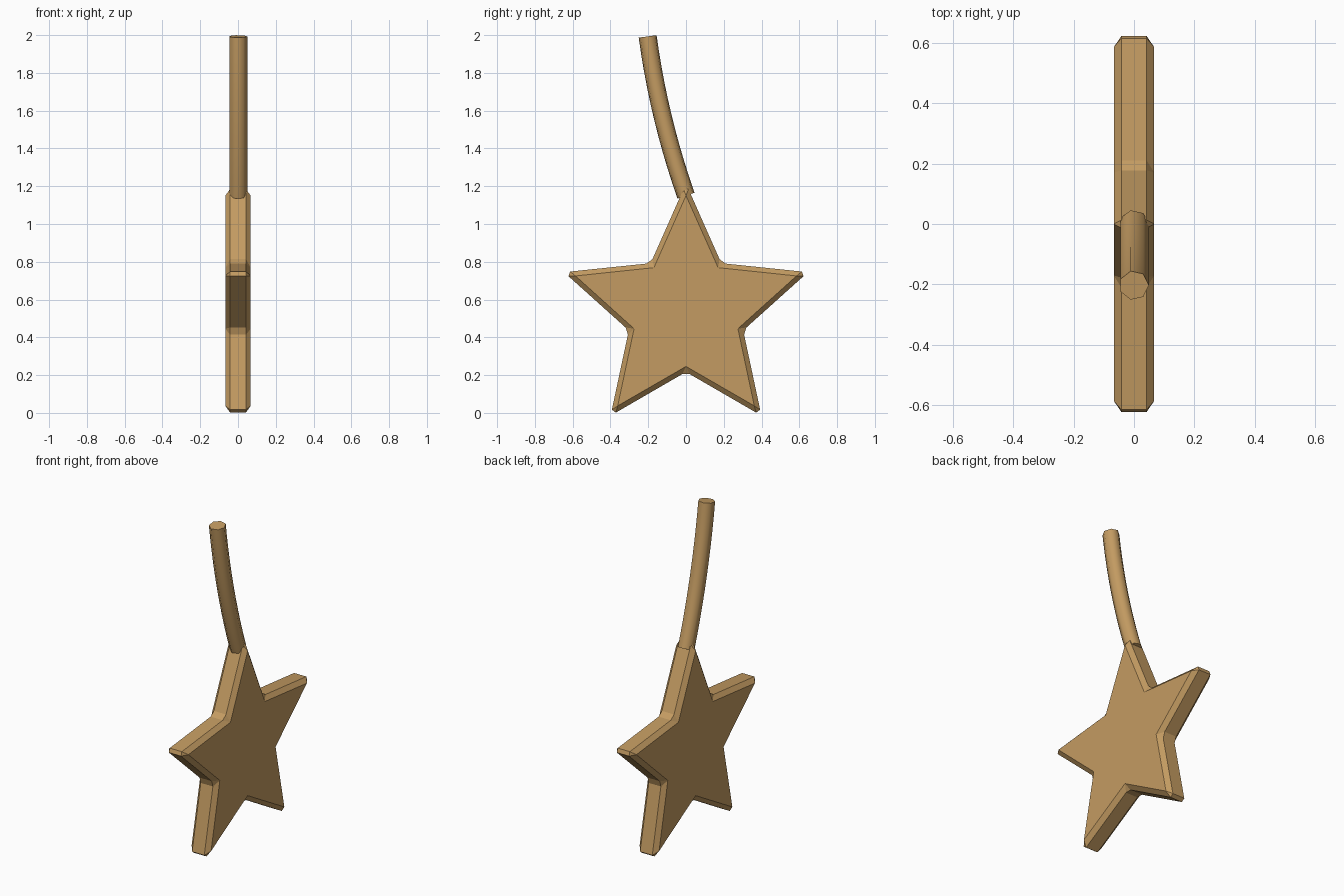
import bpy
import bmesh
from math import sin, cos, pi
from mathutils import Vector

cube = bpy.data.objects.get("Cube")
if cube:
    bpy.data.objects.remove(cube, do_unlink=True)

# One warm tan colour for everything
tan = bpy.data.materials.new("tan")
tan.use_nodes = True
colour = (0.55, 0.33, 0.122, 1)
tan.diffuse_color = colour
tan.node_tree.nodes["Principled BSDF"].inputs["Base Color"].default_value = colour


def finish(bm, name):
    bmesh.ops.recalc_face_normals(bm, faces=bm.faces)
    mesh = bpy.data.meshes.new(name)
    bm.to_mesh(mesh)
    bm.free()
    mesh.materials.append(tan)
    obj = bpy.data.objects.new(name, mesh)
    bpy.context.collection.objects.link(obj)
    return obj


# Star: flat faces, chamfered rim, blunted tips and inner corners
CENTRE = Vector((0, 0, 0.535))
POINTS = 10


def star_ring(bm, x, tip, inner, tip_half=0, inner_half=0):
    """Star outline at x; each corner is one vertex, or a pair if blunted."""
    corners = []
    for i in range(POINTS):
        a = pi / 2 + i * 2 * pi / POINTS
        radius, half = (inner, inner_half) if i % 2 else (tip, tip_half)
        out, along = Vector((0, cos(a), sin(a))), Vector((0, -sin(a), cos(a)))
        offsets = (-half, half) if half else (0,)
        corners.append([bm.verts.new(CENTRE + Vector((x, 0, 0)) + out * radius + along * o)
                        for o in offsets])
    return corners


bm = bmesh.new()
rims = []
for side in (-1, 1):
    face = star_ring(bm, side * 0.067, 0.615, 0.289)
    rim = star_ring(bm, side * 0.042, 0.65, 0.33, 0.013, 0.02)
    bm.faces.new([c[0] for c in face])
    for i in range(POINTS):
        j = (i + 1) % POINTS
        bm.faces.new((face[i][0], rim[i][0], rim[i][1]))
        bm.faces.new((face[i][0], rim[i][1], rim[j][0], face[j][0]))
    rims.append([v for c in rim for v in c])
back, front = rims
for i in range(len(back)):
    j = (i + 1) % len(back)
    bm.faces.new((back[i], back[j], front[j], front[i]))
finish(bm, "star")

# Stem: seven-sided rod swept along a gentle curve
SIDES, STEPS, RADIUS = 7, 10, 0.049
start, bend, end = (Vector(p) for p in ((0, 0, 1.15), (0, -0.144, 1.56), (0, -0.203, 1.993)))
bm = bmesh.new()
rings = []
for s in range(STEPS + 1):
    t = s / STEPS
    centre = start * (1 - t) ** 2 + bend * 2 * t * (1 - t) + end * t * t
    tangent = ((bend - start) * (1 - t) + (end - bend) * t).normalized()
    side = Vector((1, 0, 0))
    depth = tangent.cross(side)
    rings.append([bm.verts.new(centre + RADIUS * (side * cos(a) + depth * sin(a)))
                  for a in (2 * pi * k / SIDES for k in range(SIDES))])
for low, high in zip(rings, rings[1:]):
    for k in range(SIDES):
        n = (k + 1) % SIDES
        bm.faces.new((low[k], low[n], high[n], high[k]))
bm.faces.new(rings[0])
bm.faces.new(rings[-1])
stem = finish(bm, "stem")

# Smooth the rod's sides, keep its ends crisp
bpy.ops.object.select_all(action='DESELECT')
stem.select_set(True)
bpy.context.view_layer.objects.active = stem
bpy.ops.object.shade_smooth_by_angle(angle=pi / 3)
